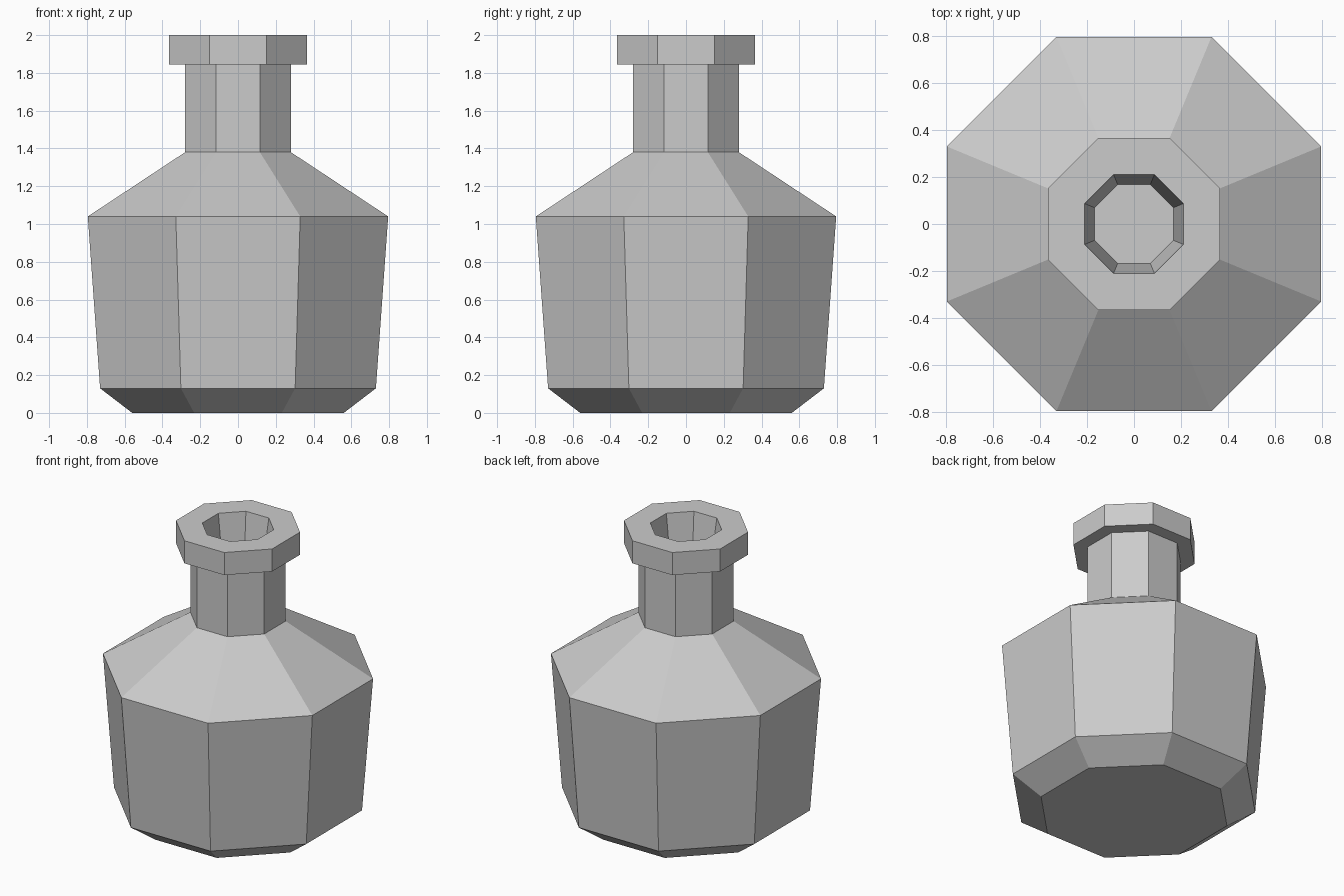
import bpy
import bmesh
import math

SIDES = 8

cube = bpy.data.objects.get("Cube")
if cube:
    bpy.data.objects.remove(cube, do_unlink=True)

# Plain grey finish
grey = bpy.data.materials.new("plain_grey")
grey.use_nodes = True
colour = (0.6, 0.6, 0.6, 1.0)
grey.diffuse_color = colour
grey.node_tree.nodes["Principled BSDF"].inputs["Base Color"].default_value = colour


def ring(bm, half_width, z):
    """Octagon with a flat side facing each axis."""
    radius = half_width / math.cos(math.pi / SIDES)
    angles = [(i + 0.5) * 2 * math.pi / SIDES for i in range(SIDES)]
    return [bm.verts.new((radius * math.cos(a), radius * math.sin(a), z)) for a in angles]


def lathe(name, profile):
    """Bridge a closed stack of rings and cap both ends."""
    bm = bmesh.new()
    rings = [ring(bm, w, z) for w, z in profile]
    for low, high in zip(rings, rings[1:]):
        for i in range(SIDES):
            j = (i + 1) % SIDES
            bm.faces.new((low[i], low[j], high[j], high[i]))
    bm.faces.new(rings[0][::-1])
    bm.faces.new(rings[-1])
    bmesh.ops.recalc_face_normals(bm, faces=bm.faces)
    mesh = bpy.data.meshes.new(name)
    bm.to_mesh(mesh)
    bm.free()
    mesh.materials.append(grey)
    obj = bpy.data.objects.new(name, mesh)
    bpy.context.scene.collection.objects.link(obj)
    return obj


# Half width and height along each part of the flask wall
base = [(0.56, 0.0), (0.73, 0.13)]
shoulder = [(0.795, 1.04), (0.28, 1.38)]
neck_top = [(0.28, 1.845)]
lip = [(0.365, 1.845), (0.365, 2.0)]
mouth = [(0.21, 2.0), (0.167, 1.68)]

lathe("flask", base + shoulder + neck_top + lip + mouth)
